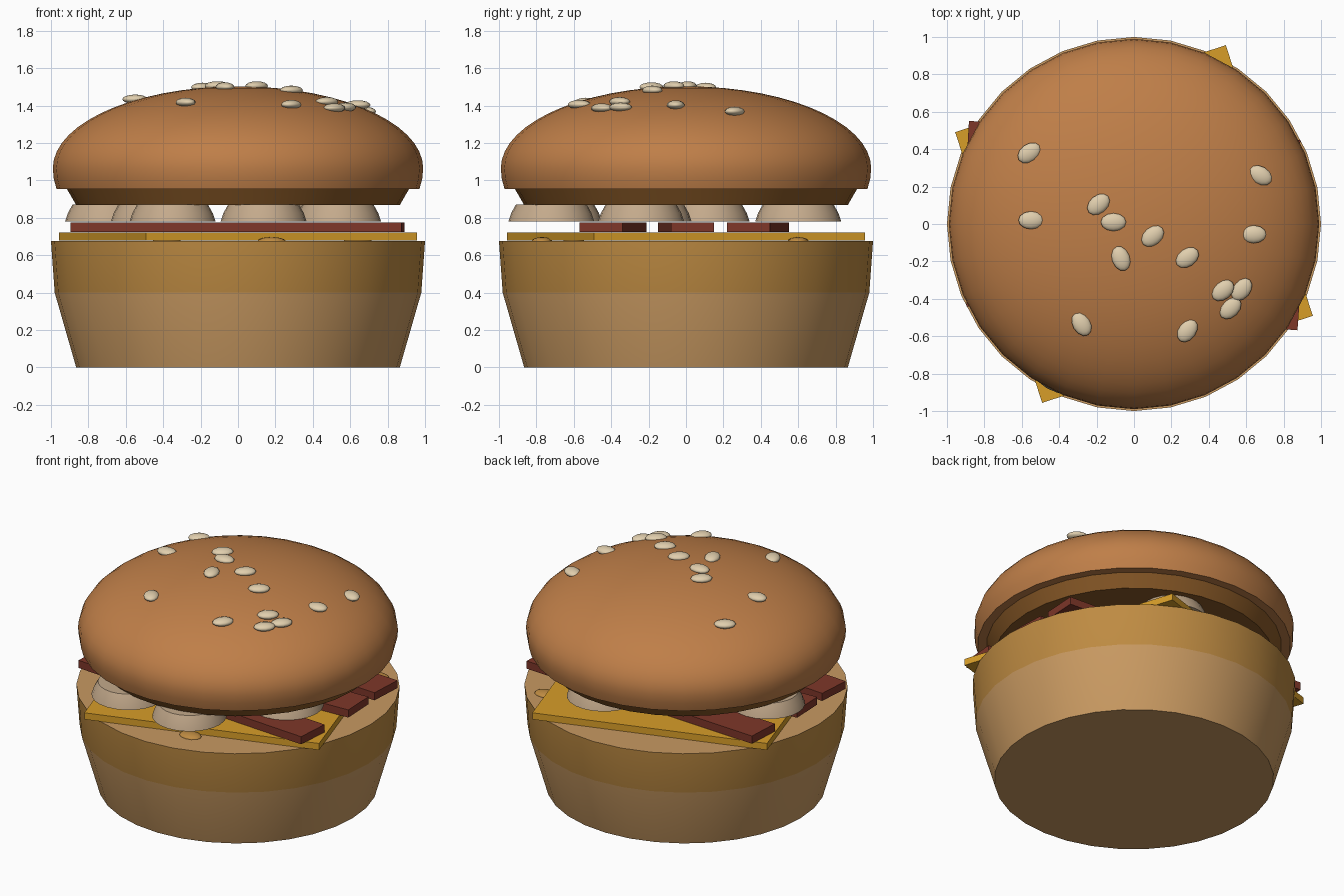
import bpy, math
from math import radians, cos, sin, sqrt

if "Cube" in bpy.data.objects:
    bpy.data.objects.remove(bpy.data.objects["Cube"])


def material(name, rgb):
    m = bpy.data.materials.new(name)
    m.diffuse_color = (*rgb, 1)
    m.use_nodes = True
    m.node_tree.nodes["Principled BSDF"].inputs["Base Color"].default_value = m.diffuse_color
    return m


CRUST = material("crust", (0.52, 0.21, 0.065))
CRUMB = material("toasted_crumb", (0.25, 0.10, 0.02))
TAN = material("tan_bread", (0.58, 0.32, 0.12))
GOLD = material("golden_bread", (0.52, 0.26, 0.055))
CHEESE = material("cheese", (0.68, 0.34, 0.022))
BACON = material("bacon", (0.21, 0.038, 0.022))
MUSHROOM = material("mushroom", (0.55, 0.40, 0.26))
SEED = material("sesame", (0.75, 0.62, 0.42))


def smooth(obj, angle=30):
    bpy.ops.object.select_all(action='DESELECT')
    obj.select_set(True)
    bpy.context.view_layer.objects.active = obj
    bpy.ops.object.shade_smooth_by_angle(angle=radians(angle))


def lathe(name, profile, mat, sides=32, loc=(0, 0, 0)):
    """Revolve (radius, z) points, bottom to top; flat caps close both ends."""
    verts = [(r * cos(2 * math.pi * i / sides), r * sin(2 * math.pi * i / sides), z)
             for r, z in profile for i in range(sides)]
    faces = [tuple(reversed(range(sides)))]
    for k in range(len(profile) - 1):
        for i in range(sides):
            a, b = k * sides + i, k * sides + (i + 1) % sides
            faces.append((a, b, b + sides, a + sides))
    top = (len(profile) - 1) * sides
    faces.append(tuple(range(top, top + sides)))
    mesh = bpy.data.meshes.new(name)
    mesh.from_pydata(verts, [], faces)
    mesh.materials.append(mat)
    obj = bpy.data.objects.new(name, mesh)
    obj.location = loc
    bpy.context.collection.objects.link(obj)
    smooth(obj)
    return obj


def slab(name, loc, size, angle, mat):
    bpy.ops.mesh.primitive_cube_add(size=1, location=loc, rotation=(0, 0, radians(angle)))
    obj = bpy.context.object
    obj.name = name
    obj.scale = size
    obj.data.materials.append(mat)
    return obj


def pebble(name, loc, size, angle, mat):
    bpy.ops.mesh.primitive_uv_sphere_add(segments=12, ring_count=8, radius=1,
                                         location=loc, rotation=(0, 0, radians(angle)))
    obj = bpy.context.object
    obj.name = name
    obj.scale = size
    obj.data.materials.append(mat)
    smooth(obj, 60)
    return obj


# Bottom bun, with a golden upper band
bun = lathe("bottom_bun", [(0.865, 0), (0.98, 0.40), (1.0, 0.675)], TAN)
bun.data.materials.append(GOLD)
for p in bun.data.polygons:
    if 0.45 < p.center.z < 0.65:
        p.material_index = 1

# Small crumbs on the bottom bun
for i, (x, y) in enumerate([(0.18, -0.77), (-0.38, -0.6), (0.64, 0.60)]):
    pebble(f"crumb_{i + 1}", (x, y, 0.675), (0.075, 0.055, 0.022), 0, GOLD)

# Cheese slice
slab("cheese_slice", (0, 0, 0.70), (1.52, 1.52, 0.045), 17.8, CHEESE)

# Bacon strips: centre y and tilt
for i, (y, tilt) in enumerate([(-0.39, -4.1), (0.0, 2.3), (0.385, -3.3)]):
    slab(f"bacon_strip_{i + 1}", (-0.003, y, 0.75), (1.775, 0.23, 0.052), tilt, BACON)

# Mushroom slices
for i, (x, y) in enumerate([(-0.35, -0.68), (0.137, -0.72), (0.535, -0.24),
                            (0.2, 0.60), (-0.695, 0.11), (-0.45, -0.2)]):
    lathe(f"mushroom_{i + 1}", [(0.23, 0.78), (0.215, 0.825), (0.19, 0.87)],
          MUSHROOM, 24, (x, y, 0))

# Top bun: toasted cut face, then the rim and dome
lathe("bun_cut_face", [(0.865, 0.868), (0.915, 0.955)], CRUMB)
DOME = [(0.99 * cos(radians(a)), 1.065 + 0.438 * sin(radians(a))) for a in range(0, 88, 6)]
lathe("top_bun", [(0.97, 0.953), (0.985, 1.01)] + DOME + [(0.02, 1.503)], CRUST)

# Sesame seeds: x, y, turn
SEEDS = [(-0.56, 0.38, 35), (-0.55, 0.02, 0), (-0.19, 0.105, 40), (-0.11, 0.01, 0),
         (0.10, -0.065, 40), (-0.07, -0.185, -70), (0.285, -0.18, 35), (0.675, 0.26, -30),
         (0.64, -0.055, 0), (0.475, -0.355, 40), (0.575, -0.35, 50), (0.515, -0.45, 45),
         (-0.28, -0.535, -60), (0.285, -0.57, 55)]
for i, (x, y, turn) in enumerate(SEEDS):
    z = 1.065 + 0.438 * sqrt(1 - (x * x + y * y) / 0.98) + 0.005
    pebble(f"sesame_seed_{i + 1}", (x, y, z), (0.068, 0.048, 0.025), turn, SEED)
